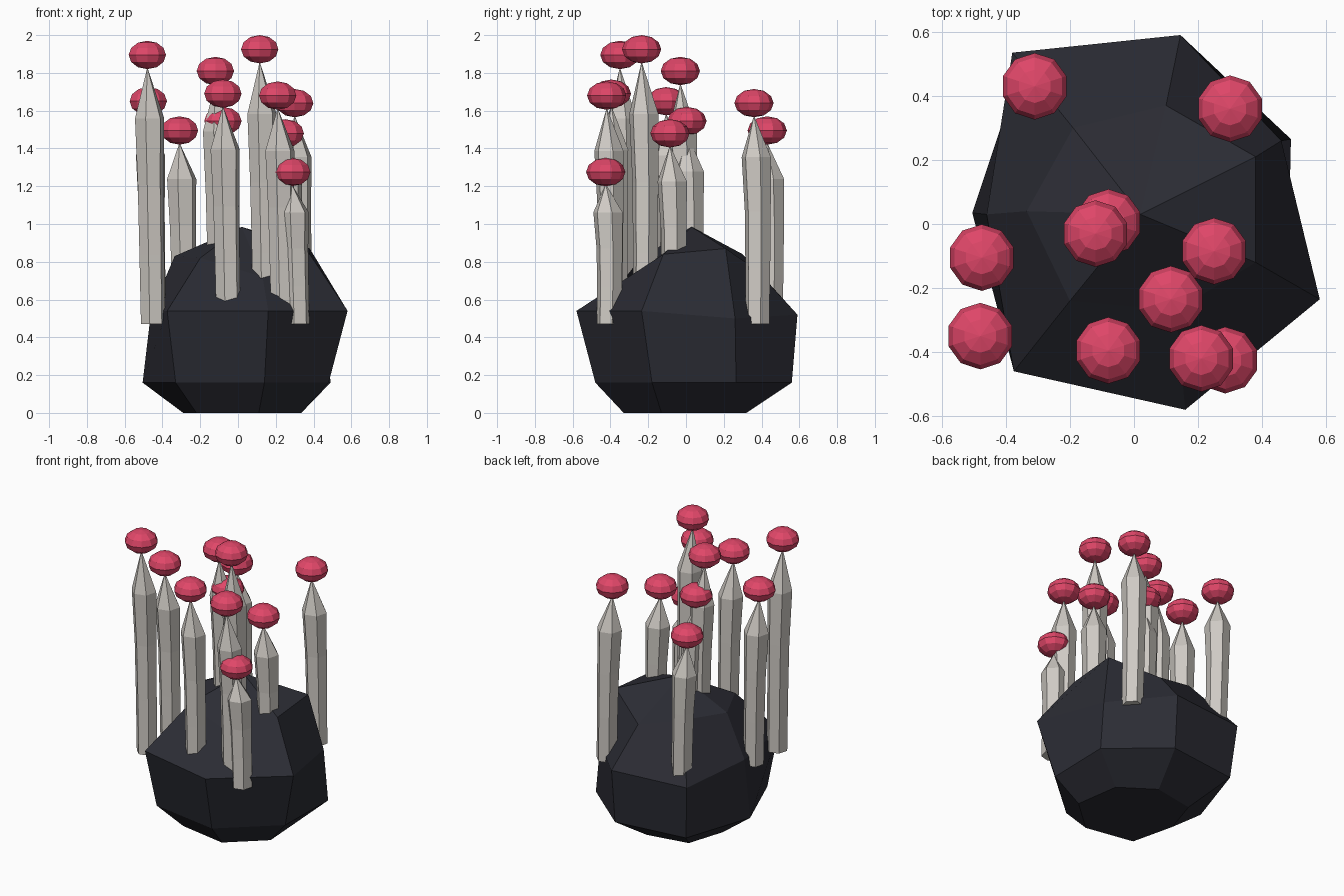
import bpy, bmesh, math

if "Cube" in bpy.data.objects:
    bpy.data.objects.remove(bpy.data.objects["Cube"])


def material(name, rgb):
    m = bpy.data.materials.new(name)
    m.diffuse_color = (*rgb, 1)
    m.use_nodes = True
    m.node_tree.nodes["Principled BSDF"].inputs["Base Color"].default_value = m.diffuse_color
    return m


ROCK = material("dark stone", (0.024, 0.025, 0.034))
STALK = material("pale stalk", (0.62, 0.59, 0.55))
CAP = material("pink cap", (0.74, 0.062, 0.14))


def loft(name, rings, mat, tip=None):
    """Faceted solid through rings of points, closed below, with a point or flat top."""
    bm = bmesh.new()
    vs = [[bm.verts.new(p) for p in r] for r in rings]
    n = len(vs[0])
    for a, b in zip(vs, vs[1:]):
        for i in range(n):
            j = (i + 1) % n
            bm.faces.new((a[i], a[j], b[j], b[i]))
    bm.faces.new(vs[0][::-1])
    t = bm.verts.new(tip)
    for i in range(n):
        bm.faces.new((vs[-1][i], vs[-1][(i + 1) % n], t))
    bmesh.ops.recalc_face_normals(bm, faces=bm.faces)
    me = bpy.data.meshes.new(name)
    bm.to_mesh(me)
    bm.free()
    me.materials.append(mat)
    ob = bpy.data.objects.new(name, me)
    bpy.context.collection.objects.link(ob)


# Rock: four irregular seven-sided rings and a peak
bottom = [(-.22, -.27), (.11, -.33), (.335, -.13), (.29, .17), (.07, .32), (-.21, .27), (-.29, .02)]
lower = [(-.33, -.40), (.14, -.48), (.48, -.18), (.49, .265), (.14, .56), (-.35, .50), (-.505, .035)]
waist = [(-.375, -.46, .54), (.16, -.58, .54), (.58, -.235, .54), (.46, .26, .50),
         (.145, .59, .52), (-.38, .535, .52), (-.46, .03, .54)]
shoulder = [(-.20, -.24, .82), (.13, -.27, .72), (.38, -.12, .84), (.38, .21, .87),
            (.10, .37, .76), (-.19, .30, .84), (-.335, .04, .83)]
loft("rock", [[(x, y, 0) for x, y in bottom], [(x, y, .16) for x, y in lower],
              waist, shoulder], ROCK, (.02, .03, .985))

# Cap centres, one for each stalk
caps = [(-.31, .43, 1.495), (.30, .36, 1.64), (-.08, .005, 1.545), (-.12, -.03, 1.81),
        (-.475, -.105, 1.65), (.25, -.085, 1.48), (.115, -.235, 1.925), (-.48, -.35, 1.895),
        (-.08, -.395, 1.69), (.21, -.42, 1.68), (.285, -.425, 1.275)]
BASE = .47
# Stalk section: height fraction, radius, offset from the cap axis
sections = [(0, .066, .030, .017), (.27, .068, .024, .020), (.54, .071, .018, .020), (.80, .080, .012, .012)]

for k, (x, y, z) in enumerate(caps, 1):
    length = z - .065 - BASE
    rings = []
    for f, r, dx, dy in sections:
        rings.append([(x + dx + r * math.cos(math.radians(15 + 60 * i)),
                       y + dy + r * math.sin(math.radians(15 + 60 * i)),
                       BASE + f * length) for i in range(6)])
    loft(f"stalk_{k}", rings, STALK, (x, y, BASE + length))
    # Flattened ball on the tip
    bpy.ops.mesh.primitive_uv_sphere_add(segments=10, ring_count=6, radius=1, location=(x, y, z))
    cap = bpy.context.object
    cap.name = f"cap_{k}"
    cap.scale = (.104, .104, .075)
    cap.data.materials.append(CAP)
